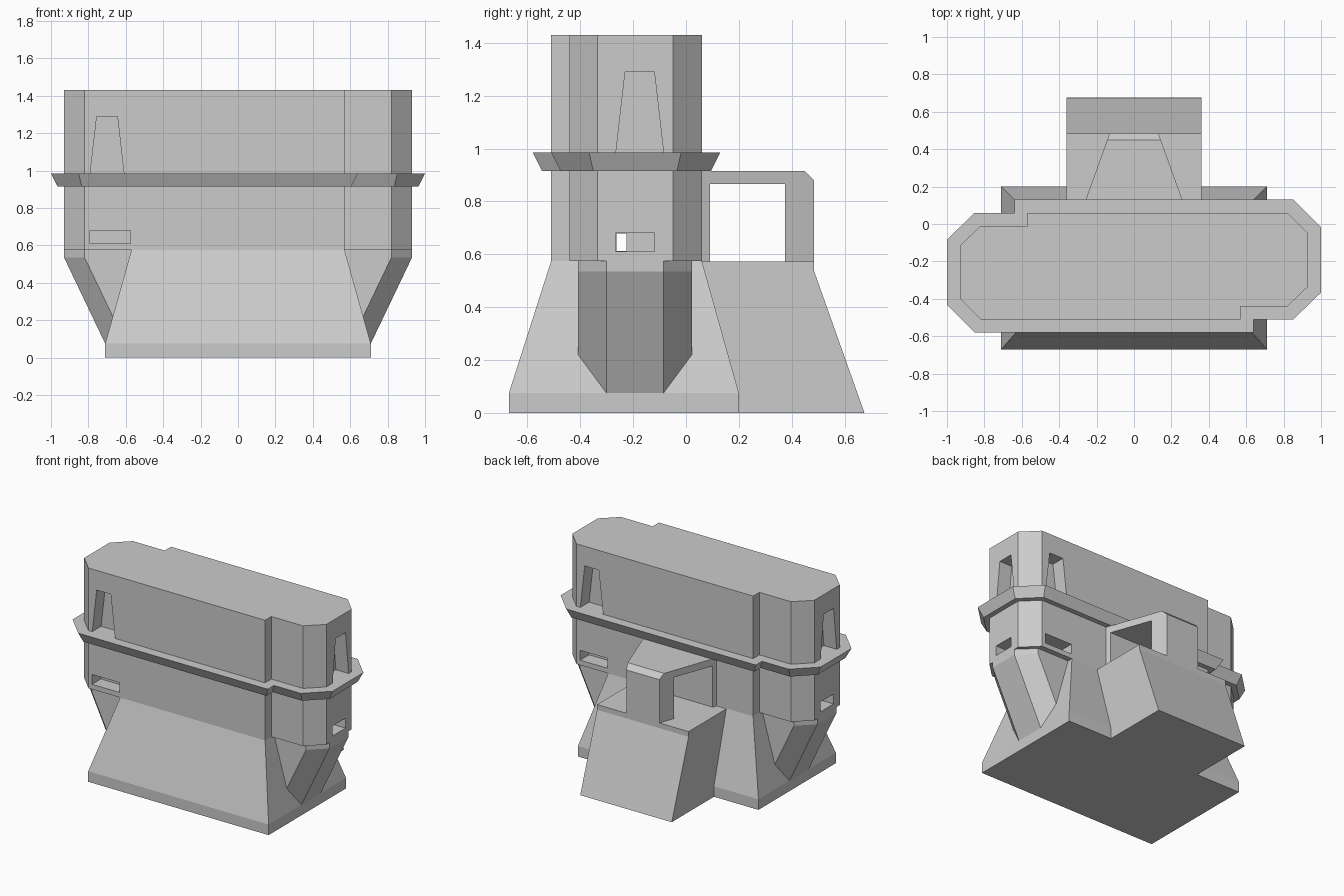
import bpy, bmesh
from mathutils import Vector

if "Cube" in bpy.data.objects:
    bpy.data.objects.remove(bpy.data.objects["Cube"])

CY = -0.225  # the tower is point-symmetric about this y


def add_loft(bm, rings):
    """Closed solid through rings of equal point count."""
    loops = [[bm.verts.new(p) for p in ring] for ring in rings]
    n = len(loops[0])
    for a, b in zip(loops, loops[1:]):
        for i in range(n):
            j = (i + 1) % n
            bm.faces.new((a[i], a[j], b[j], b[i]))
    bm.faces.new(loops[0][::-1])
    bm.faces.new(loops[-1])


def make(name, solids):
    bm = bmesh.new()
    for rings in solids:
        add_loft(bm, rings)
    bmesh.ops.recalc_face_normals(bm, faces=bm.faces)
    mesh = bpy.data.meshes.new(name)
    bm.to_mesh(mesh)
    bm.free()
    ob = bpy.data.objects.new(name, mesh)
    bpy.context.collection.objects.link(ob)
    return ob


def at_z(pts, z):
    return [(x, y, z) for x, y in pts]


def rect(x0, x1, y0, y1):
    return [(x0, y0), (x1, y0), (x1, y1), (x0, y1)]


def box(x0, x1, y0, y1, z0, z1):
    r = rect(x0, x1, y0, y1)
    return [at_z(r, z0), at_z(r, z1)]


def turned(rings):
    """Half-turn copy about the tower centre."""
    return [[(-x, 2 * CY - y, z) for x, y, z in r] for r in rings]


def outline(d):
    """Tower plan with stepped sides and chamfered ends, offset by d."""
    k = 0.45 * d
    half = [(-0.57 - d, 0.285 + d), (0.82 + k, 0.285 + d), (0.93 + d, 0.175 + k),
            (0.93 + d, -0.11 - k), (0.82 + k, -0.215 - d), (0.57 + d, -0.215 - d)]
    return [(x, y + CY) for x, y in half + [(-x, -y) for x, y in half]]


# Sloped base
low, top = rect(-0.71, 0.71, -0.67, 0.2), rect(-0.57, 0.57, -0.51, 0.06)
make("base", [[at_z(low, 0), at_z(low, 0.075), at_z(top, 0.575)]])

# Tower body and flared collar
body = make("tower_body", [[at_z(outline(0), 0.575), at_z(outline(0), 1.43)]])
make("collar", [[at_z(outline(0.035), 0.915), at_z(outline(0.07), 0.985)]])

# Slanted corbels under both ends
def corbel(dx):
    return [(x - dx, -0.193 + y) for x, y in
            [(0.5, -0.215), (0.82, -0.215), (0.93, -0.108),
             (0.93, 0.108), (0.82, 0.215), (0.5, 0.215)]]


right = [at_z(corbel(0.22), 0.075), at_z(corbel(0), 0.535), at_z(corbel(0), 0.575)]
make("end_corbels", [right, turned(right)])

# Window recesses: tapered upper niches and low slots, front/back and both ends
DEPTH = 0.1
niche = [(-0.09, 0.985), (0.09, 0.985), (0.055, 1.29), (-0.055, 1.29)]


def slot(w):
    return [(-w, 0.61), (w, 0.61), (w, 0.68), (-w, 0.68)]


def front_cut(profile, cx):
    return [[(cx + u, y, z) for u, z in profile] for y in (-0.6, -0.51 + DEPTH)]


def end_cut(profile, cy):
    return [[(x, cy + u, z) for u, z in profile] for x in (0.93 - DEPTH, 1.05)]


cuts = [front_cut(niche, -0.7), front_cut(slot(0.108), -0.683),
        end_cut(niche, -0.175), end_cut(slot(0.073), -0.193)]
windows = make("window_cutter", cuts + [turned(c) for c in cuts])
tunnel = make("sight_line_cutter", [box(-0.9, 0.9, -0.262, -0.225, 0.612, 0.678)])
for cutter in (windows, tunnel):
    cutter.hide_render = True
    cutter.display_type = 'WIRE'
    mod = body.modifiers.new(cutter.name, 'BOOLEAN')
    mod.operation = 'DIFFERENCE'
    mod.solver = 'EXACT'
    mod.object = cutter

# Rear block with sloped back
side = [(-0.1, 0), (0.675, 0), (0.485, 0.535), (0.485, 0.572), (-0.1, 0.572)]
make("rear_block", [[[(x, y, z) for y, z in side] for x in (-0.36, 0.36)]])


# Rear porch: tapered roof, end wall and side piers, open at both sides
def half_w(y):
    return 0.305 - 0.36 * y


def trapezoid(y0, y1, z):
    a, b = half_w(y0), half_w(y1)
    return [(-a, y0, z), (a, y0, z), (b, y1, z), (-b, y1, z)]


def pier(s):
    pts = [(s * (half_w(y) - t), y) for y, t in
           [(0.375, 0), (0.46, 0), (0.46, 0.04), (0.375, 0.04)]]
    return [at_z(pts, 0.57), at_z(pts, 0.87)]


make("porch_roof", [[trapezoid(0.03, 0.485, 0.865), trapezoid(0.03, 0.485, 0.88),
                     trapezoid(0.03, 0.45, 0.915)]])
make("porch_end_wall", [[trapezoid(0.45, 0.485, 0.57), trapezoid(0.45, 0.485, 0.866)]])
make("porch_piers", [pier(1), pier(-1)])
make("porch_inner_jamb", [[trapezoid(0.03, 0.09, 0.57), trapezoid(0.03, 0.09, 0.866)]])
